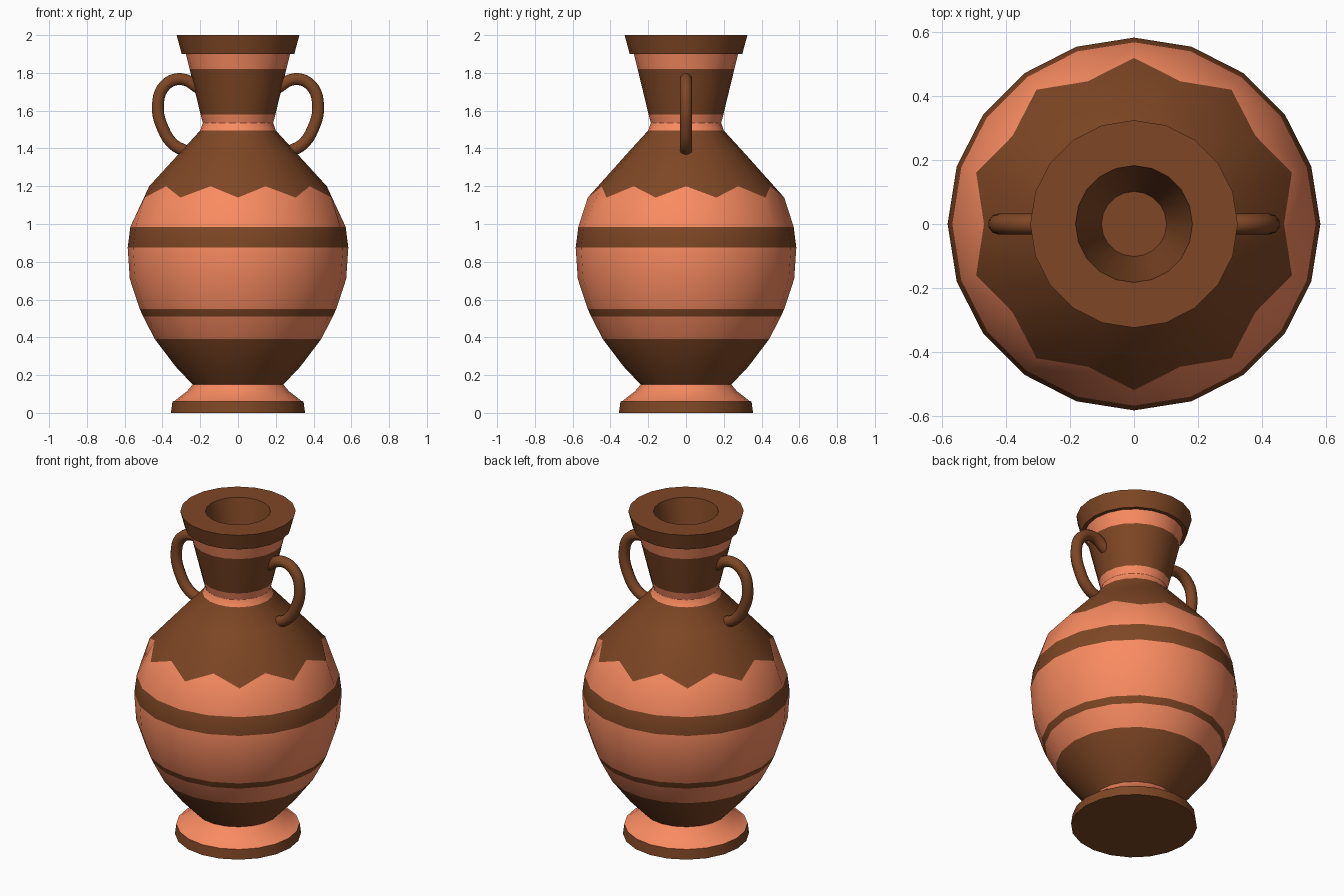
import bpy, bmesh
from math import cos, sin, pi, radians

if "Cube" in bpy.data.objects:
    bpy.data.objects.remove(bpy.data.objects["Cube"])

SIDES = 20


def material(name, rgb):
    m = bpy.data.materials.new(name)
    m.diffuse_color = (*rgb, 1)
    m.use_nodes = True
    m.node_tree.nodes["Principled BSDF"].inputs["Base Color"].default_value = m.diffuse_color
    return m


CLAY = material("orange_clay", (0.95, 0.26, 0.12))
GLAZE = material("brown_glaze", (0.21, 0.062, 0.018))


def lathe(name, profile):
    """Revolve (radius, z, glazed_above) rows; a row may hold two alternating points."""
    bm = bmesh.new()
    rings = []
    for points, _ in profile:
        ring = []
        for i in range(SIDES):
            r, z = points[i % len(points)]
            a = 2 * pi * i / SIDES
            ring.append(bm.verts.new((r * cos(a), r * sin(a), z)))
        rings.append(ring)
    for k in range(len(rings) - 1):
        lo, hi = rings[k], rings[k + 1]
        for i in range(SIDES):
            j = (i + 1) % SIDES
            f = bm.faces.new((lo[i], lo[j], hi[j], hi[i]))
            f.material_index = profile[k][1]
    # underside and floor of the mouth
    bm.faces.new(rings[0][::-1]).material_index = 1
    bm.faces.new(rings[-1]).material_index = 1
    bmesh.ops.recalc_face_normals(bm, faces=bm.faces)
    me = bpy.data.meshes.new(name)
    bm.to_mesh(me)
    bm.free()
    me.materials.append(CLAY)
    me.materials.append(GLAZE)
    ob = bpy.data.objects.new(name, me)
    bpy.context.collection.objects.link(ob)
    bpy.context.view_layer.objects.active = ob
    ob.select_set(True)
    bpy.ops.object.shade_smooth_by_angle(angle=radians(30))
    ob.select_set(False)
    return ob


# Vase body: points of each ring, then 1 if the band above it is glazed
lathe("vase_body", [
    # foot
    ([(0.355, 0.0)], 1), ([(0.347, 0.06)], 0), ([(0.335, 0.064)], 0),
    ([(0.27, 0.115)], 0), ([(0.24, 0.15)], 1),
    # belly with painted bands
    ([(0.33, 0.245)], 1), ([(0.44, 0.39)], 0), ([(0.502, 0.51)], 1),
    ([(0.52, 0.55)], 0), ([(0.573, 0.71)], 0), ([(0.584, 0.875)], 1),
    ([(0.57, 0.985)], 0),
    # zigzag edge of the shoulder glaze
    ([(0.47, 1.2), (0.52, 1.14)], 1),
    ([(0.31, 1.375)], 1), ([(0.2, 1.495)], 0),
    # neck
    ([(0.186, 1.535)], 0), ([(0.198, 1.58)], 1), ([(0.256, 1.82)], 0),
    ([(0.276, 1.9)], 1),
    # lip and mouth
    ([(0.298, 1.9)], 1), ([(0.325, 2.0)], 1), ([(0.183, 2.0)], 1),
    ([(0.102, 1.58)], 1),
])


# Looped handles, mirrored left and right
PATH = [(0.2, 1.715), (0.3, 1.767), (0.385, 1.735), (0.424, 1.63),
        (0.395, 1.5), (0.34, 1.42), (0.275, 1.385)]
for name, side in (("left_handle", -1), ("right_handle", 1)):
    cu = bpy.data.curves.new(name, "CURVE")
    cu.dimensions = "3D"
    cu.bevel_depth = 0.033
    cu.bevel_resolution = 3
    cu.resolution_u = 5
    cu.use_fill_caps = True
    sp = cu.splines.new("BEZIER")
    sp.bezier_points.add(len(PATH) - 1)
    for p, (x, z) in zip(sp.bezier_points, PATH):
        p.co = (side * x, 0, z)
        p.handle_left_type = p.handle_right_type = "AUTO"
    cu.materials.append(GLAZE)
    bpy.context.collection.objects.link(bpy.data.objects.new(name, cu))
